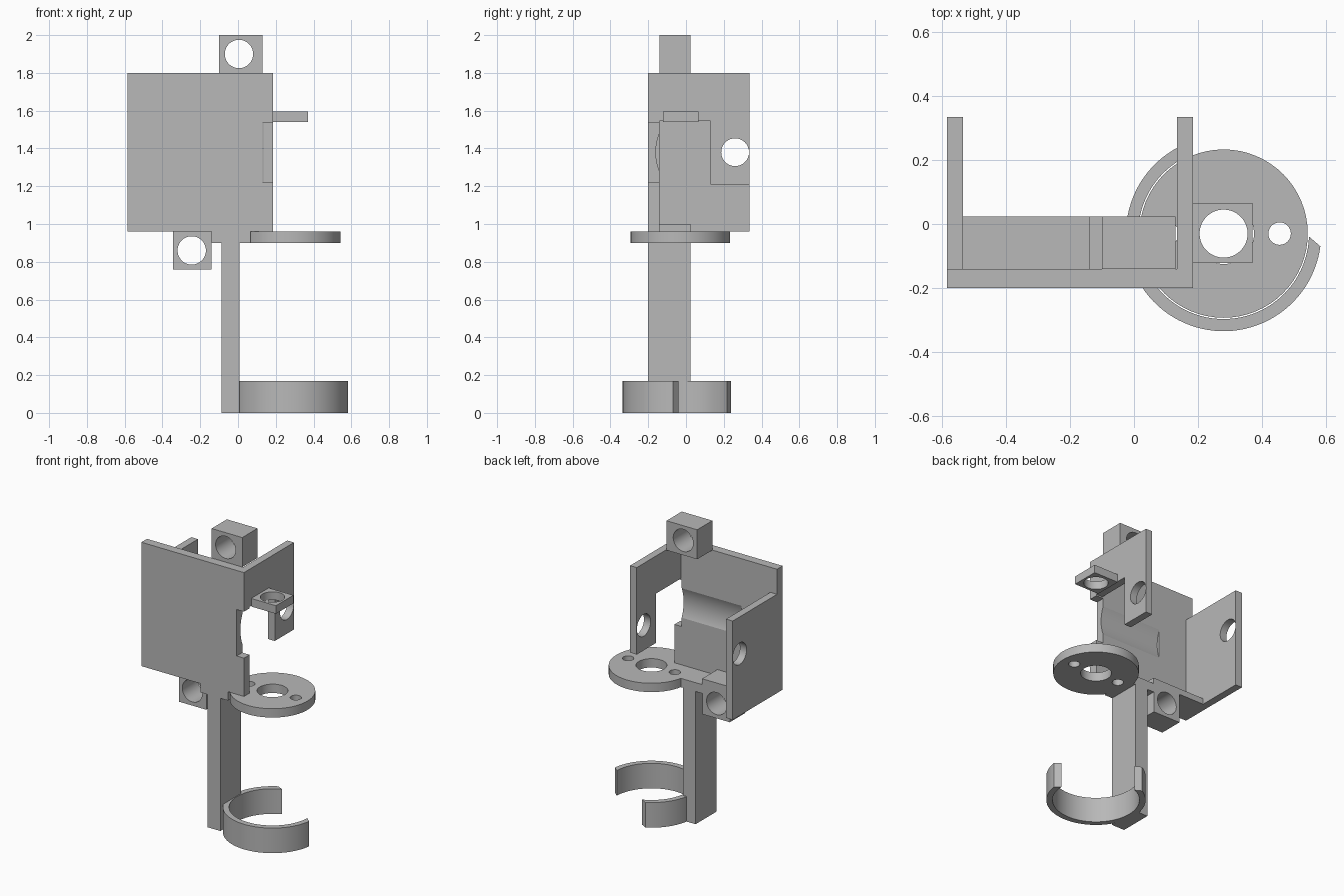
import bpy
import bmesh
from math import cos, sin, radians

cube = bpy.data.objects.get("Cube")
if cube:
    bpy.data.objects.remove(cube, do_unlink=True)

grey = bpy.data.materials.new("plain grey")
grey.use_nodes = True
grey.diffuse_color = (0.48, 0.48, 0.48, 1)
grey.node_tree.nodes["Principled BSDF"].inputs["Base Color"].default_value = (0.48, 0.48, 0.48, 1)


def place(axis, u, v, w):
    """Put profile point (u, v) at depth w along the given axis."""
    return {"x": (w, u, v), "y": (u, w, v), "z": (u, v, w)}[axis]


def prism(name, axis, points, lo, hi):
    bm = bmesh.new()
    base = bm.faces.new([bm.verts.new(place(axis, u, v, lo)) for u, v in points])
    top = bmesh.ops.extrude_face_region(bm, geom=[base])["geom"]
    shift = place(axis, 0, 0, hi - lo)
    bmesh.ops.translate(bm, vec=shift, verts=[g for g in top if isinstance(g, bmesh.types.BMVert)])
    bmesh.ops.recalc_face_normals(bm, faces=bm.faces)
    mesh = bpy.data.meshes.new(name)
    bm.to_mesh(mesh)
    bm.free()
    mesh.materials.append(grey)
    obj = bpy.data.objects.new(name, mesh)
    bpy.context.collection.objects.link(obj)
    return obj


def box(name, x, y, z):
    return prism(name, "z", [(x[0], y[0]), (x[1], y[0]), (x[1], y[1]), (x[0], y[1])], *z)


def arc(cu, cv, r, start=0, end=360, steps=64):
    count = steps if end - start == 360 else steps + 1
    angles = [radians(start + (end - start) * i / steps) for i in range(count)]
    return [(cu + r * cos(a), cv + r * sin(a)) for a in angles]


def drill(obj, axis, u, v, r, lo, hi):
    """Cut a round hole or groove through the part."""
    cutter = prism("cutter", axis, arc(u, v, r), lo, hi)
    cutter.hide_render = True
    mod = obj.modifiers.new("hole", "BOOLEAN")
    mod.operation = "DIFFERENCE"
    mod.solver = "EXACT"
    mod.object = cutter
    graph = bpy.context.evaluated_depsgraph_get()
    mesh = bpy.data.meshes.new_from_object(obj.evaluated_get(graph))
    obj.modifiers.clear()
    obj.data = mesh
    bpy.data.objects.remove(cutter, do_unlink=True)


BACK, FRONT = 0.335, -0.20      # depth of the case
INNER = -0.14                   # inner face of the front plate
MID = 0.023                     # rear face of the lugs and post
CX, CY = 0.28, -0.03            # axis of the disc and clip

# Front plate with a side notch and a shallow groove behind
front_plate = prism("front_plate", "y", [
    (-0.585, 0.96), (0.185, 0.96), (0.185, 1.22), (0.13, 1.22),
    (0.13, 1.535), (0.185, 1.535), (0.185, 1.80), (-0.585, 1.80)], FRONT, INNER)
drill(front_plate, "x", 0.10, 1.38, 0.26, -0.32, 0.3)

# Side walls with pivot holes
right_wall = box("right_wall", (-0.585, -0.535), (INNER, BACK), (0.96, 1.63))
left_wall = prism("left_wall", "x", [
    (INNER, 1.545), (0.13, 1.545), (0.13, 1.21), (BACK, 1.21),
    (BACK, 1.80), (INNER, 1.80)], 0.135, 0.185)
for wall in (right_wall, left_wall):
    drill(wall, "x", 0.26, 1.38, 0.0735, -1, 1)

# Case floor and the shelf that carries the disc
floor = box("case_floor", (-0.535, -0.137), (INNER, MID), (0.96, 1.0))
shelf = box("shelf", (-0.14, 0.065), (FRONT, MID), (0.90, 0.96))

# Mounting lugs above and below
top_lug = box("top_lug", (-0.10, 0.13), (INNER, MID), (1.80, 2.0))
drill(top_lug, "y", 0.005, 1.90, 0.075, -1, 1)
lower_lug = box("lower_lug", (-0.345, -0.14), (INNER, MID), (0.76, 0.96))
drill(lower_lug, "y", -0.245, 0.86, 0.075, -1, 1)

# Side tab
side_tab = box("side_tab", (0.185, 0.37), (-0.122, 0.065), (1.54, 1.595))
drill(side_tab, "z", CX, CY, 0.075, 1, 2)

# Disc with one large and two small holes
disc = prism("disc", "z", arc(CX, CY, 0.263), 0.90, 0.96)
drill(disc, "z", CX, CY, 0.095, 0, 2)
for side in (-1, 1):
    drill(disc, "z", CX + side * 0.175, CY, 0.035, 0, 2)

# Post and the open ring clip at its foot
post = box("post", (-0.088, 0.008), (FRONT, MID), (0, 0.90))
outline = arc(CX, CY, 0.305, 118, 352.5) + arc(CX, CY, 0.267, 112.5, 358)[::-1]
clip = prism("ring_clip", "z", outline, 0, 0.17)

# Smooth the round surfaces only
bpy.ops.object.select_all(action="DESELECT")
for obj in (front_plate, right_wall, left_wall, top_lug, lower_lug, side_tab, disc, clip):
    obj.select_set(True)
    bpy.context.view_layer.objects.active = obj
bpy.ops.object.shade_smooth_by_angle(angle=radians(15))
